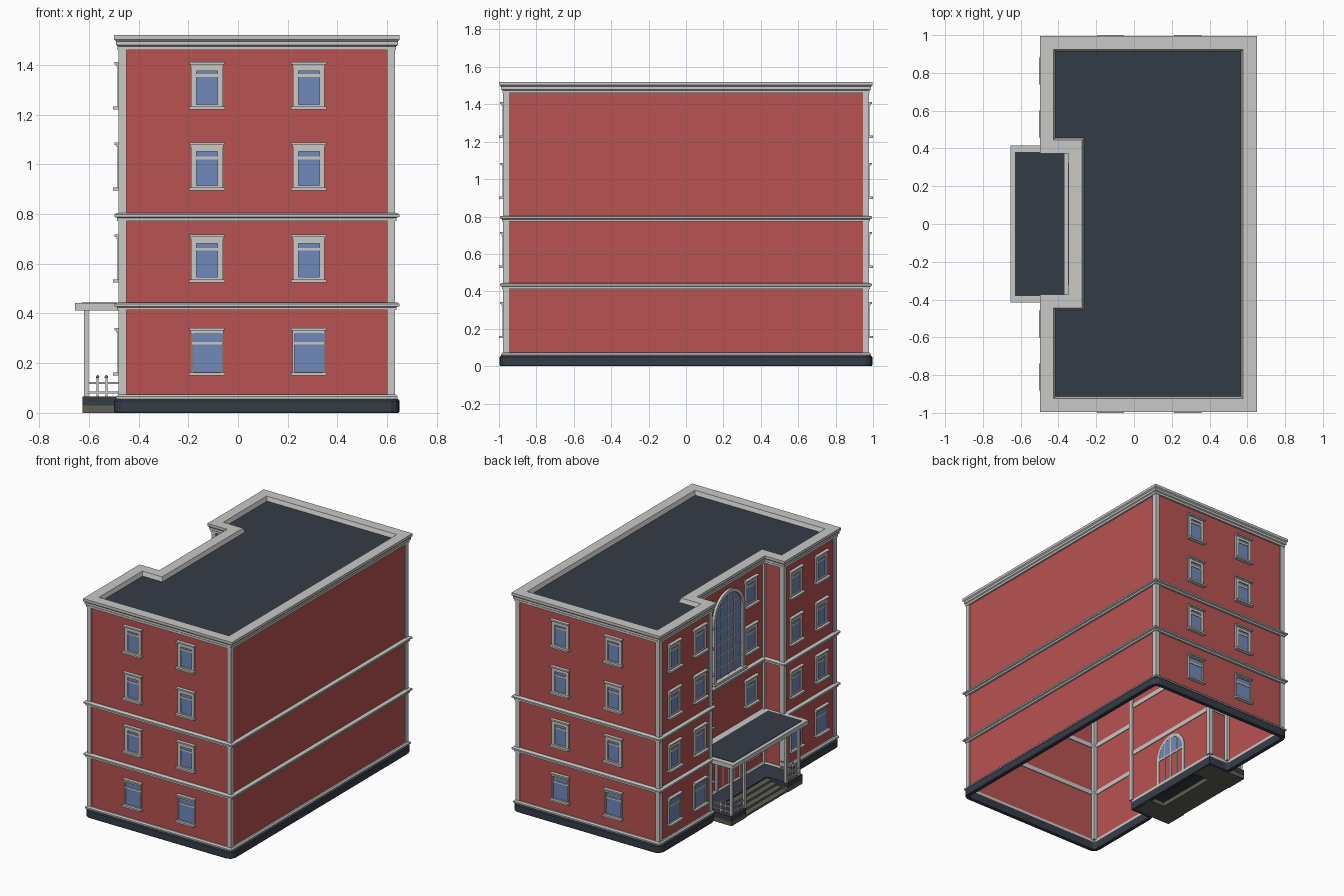
import bpy, bmesh, math
from mathutils import Matrix, Vector

if "Cube" in bpy.data.objects:
    bpy.data.objects.remove(bpy.data.objects["Cube"])

def material(name, rgb):
    m = bpy.data.materials.new(name)
    m.diffuse_color = (*rgb, 1)
    m.use_nodes = True
    m.node_tree.nodes["Principled BSDF"].inputs["Base Color"].default_value = m.diffuse_color
    return m

RED = material("brick red", (0.48, 0.085, 0.085))
TRIM = material("pale stone", (0.58, 0.58, 0.57))
DARK = material("dark slate", (0.036, 0.045, 0.062))
GLASS = material("window blue", (0.16, 0.25, 0.50))
STEP = material("step grey", (0.115, 0.115, 0.09))

def finish(name, bm, mat):
    bmesh.ops.recalc_face_normals(bm, faces=bm.faces)
    me = bpy.data.meshes.new(name)
    bm.to_mesh(me)
    bm.free()
    me.materials.append(mat)
    ob = bpy.data.objects.new(name, me)
    bpy.context.collection.objects.link(ob)
    return ob

def box(bm, lo, hi, M=Matrix()):
    lo, hi = Vector(lo), Vector(hi)
    s = hi - lo
    bmesh.ops.create_cube(bm, size=1, matrix=M @ Matrix.Translation((lo + hi) / 2) @ Matrix.Diagonal((*s, 1)))

def boxes(name, mat, *spans):
    bm = bmesh.new()
    for lo, hi in spans:
        box(bm, lo, hi)
    return finish(name, bm, mat)

# Footprint: a block with a recess in its left side (counter-clockwise)
X0, X1, Y, XR, N = -0.472, 0.624, 0.97, -0.32, 0.40
FOOT = [Vector(p) for p in ((X0, -Y), (X1, -Y), (X1, Y), (X0, Y), (X0, N), (XR, N), (XR, -N), (X0, -N))]

def miters(path):
    out = []
    for i, p in enumerate(path):
        a, b = (p - path[i - 1]).normalized(), (path[(i + 1) % len(path)] - p).normalized()
        n1, n2 = Vector((a.y, -a.x)), Vector((b.y, -b.x))
        out.append(((n1 + n2) / (1 + n1.dot(n2)), a.x * b.y - a.y * b.x > 0))
    return out

def rounded(path, r):
    out = []
    for i, (p, (m, convex)) in enumerate(zip(path, miters(path))):
        if not convex:
            out.append(p)
            continue
        a = p + (path[i - 1] - p).normalized() * r
        b = p + (path[(i + 1) % len(path)] - p).normalized() * r
        out += [a * (1 - t) ** 2 + p * 2 * t * (1 - t) + b * t * t for t in (0, .25, .5, .75, 1)]
    return out

def band(name, mat, profile, path=FOOT, closed=True):
    """Sweep a profile of (outward offset, z) round the footprint."""
    bm = bmesh.new()
    rings = [[bm.verts.new((*(p + m * o), z)) for o, z in profile]
             for p, (m, _) in zip(path, miters(path))]
    k = len(profile)
    for i in range(len(rings)):
        a, b = rings[i - 1], rings[i]
        for j in range(k if closed else k - 1):
            bm.faces.new((a[j], b[j], b[(j + 1) % k], a[(j + 1) % k]))
    return finish(name, bm, mat)

# Main shell, plinth, belts, cornice
band("brick_walls", RED, [(0, 0.03), (0, 1.47)], closed=False)
band("plinth", DARK, [(-.004, 0), (.022, 0), (.026, .006), (.026, .048), (.02, .056), (-.004, .056)], rounded(FOOT, 0.03))
band("plinth_cap", TRIM, [(-.004, .056), (.018, .056), (.018, .066), (.01, .074), (-.004, .074)])
for name, z in (("lower_belt", 0.413), ("upper_belt", 0.773)):
    band(name, TRIM, [(-.005, z), (.014, z), (.014, z + .012), (.025, z + .016), (.025, z + .026), (.016, z + .031), (-.005, z + .031)])
band("cornice", TRIM, [(-.005, 1.46), (.012, 1.46), (.012, 1.475), (.019, 1.48), (.019, 1.495), (.026, 1.502),
                       (.026, 1.52), (-.046, 1.52), (-.058, 1.488), (-.005, 1.48)])
bm = bmesh.new()
bm.faces.new([bm.verts.new((*(p - m * .05), 1.492)) for p, (m, _) in zip(FOOT, miters(FOOT))])
finish("main_roof", bm, DARK)

# Corner pilasters
bm = bmesh.new()
for p, (m, convex) in zip(FOOT, miters(FOOT)):
    c = p - m * (0.008 if convex else 0)
    box(bm, (c.x - .016, c.y - .016, .07), (c.x + .016, c.y + .016, 1.465))
finish("corner_pilasters", bm, TRIM)

# Sash windows; local axes: u along wall, n outward, z up
frames, glass = bmesh.new(), bmesh.new()

def wall(x, y, deg):
    return Matrix.Translation((x, y, 0)) @ Matrix.Rotation(math.radians(deg), 4, 'Z')

ROWS = [(0.15, 0.057, 0.008, 0.125), (0.525, 0.042, 0.022, 0.128), (0.895, 0.042, 0.022, 0.125), (1.22, 0.042, 0.022, 0.132)]

def window(M, row):
    z, g, t, bar = ROWS[row]
    e = .0005
    def f(u0, u1, z0, z1, d):
        box(frames, (u0, e, z + z0), (u1, d, z + z1), M)
    f(-.072, .072, 0, .012, .03)                # sill
    f(-.066, .066, .174, .182, .016)            # hood
    f(-.071, .071, .182, .192, .024)
    for s in (-1, 1):                           # jambs
        f(min(s * g, s * (g + t)), max(s * g, s * (g + t)), .012, .174, .012)
    f(-g, g, .012, .012 + t * .4, .012)
    f(-g, g, .174 - t * .8, .174, .012)
    f(-g, g, bar, bar + .011, .008)             # meeting rail
    box(glass, (-g, e, z + .012), (g, .004, z + .174), M)

for row in range(4):
    for x in (-0.125, 0.285):
        window(wall(x, -Y, 180), row)
        window(wall(x, Y, 0), row)
    for s in (-1, 1):
        window(wall(X0, s * .53, 90), row)
        window(wall(X0, s * .81, 90), row)
        window(wall(XR, s * .25, 90), row)
finish("window_frames", frames, TRIM)
finish("window_glass", glass, GLASS)

# Arched openings in the recess
def arch(r, z0, zs, n=20):
    return [(r, z0)] + [(r * math.cos(math.pi * i / n), zs + r * math.sin(math.pi * i / n)) for i in range(n + 1)] + [(-r, z0)]

def plate(bm, pts, n0, n1, M):
    a, b = ([bm.verts.new(M @ Vector((u, n, z))) for u, z in pts] for n in (n0, n1))
    bm.faces.new(a)
    bm.faces.new(b)
    for i in range(len(a)):
        bm.faces.new((a[i - 1], a[i], b[i], b[i - 1]))

def arch_ring(bm, ro, ri, z0, zs, n0, n1, M):
    loops = [[bm.verts.new(M @ Vector((u, n, z))) for u, z in arch(r, z0, zs)]
             for r, n in ((ro, n0), (ro, n1), (ri, n1), (ri, n0))]
    for k in range(4):
        a, b = loops[k - 1], loops[k]
        for i in range(len(a) - 1):
            bm.faces.new((a[i], a[i + 1], b[i + 1], b[i]))

R = wall(XR, 0, 90)
bm = bmesh.new()
plate(bm, arch(.15, .84, 1.255), .0005, .004, R)
finish("arched_window_glass", bm, GLASS)
bm = bmesh.new()
arch_ring(bm, .168, .145, .83, 1.255, .0005, .018, R)
box(bm, (-.178, .0005, .815), (.178, .03, .832), R)
for u in (-.072, 0, .072):
    box(bm, (u - .003, .0005, .83), (u + .003, .008, 1.255 + math.sqrt(.147 ** 2 - u * u)), R)
for i in range(1, 7):
    z = .83 + i * .083
    w = math.sqrt(.147 ** 2 - max(0, z - 1.255) ** 2)
    box(bm, (-w, .0005, z - .003), (w, .008, z + .003), R)
finish("arched_window_frame", bm, TRIM)

# Entrance door with fanlight
bm = bmesh.new()
plate(bm, arch(.122, .255, .257), -.003, .004, R)
finish("door_fanlight", bm, GLASS)
bm = bmesh.new()
arch_ring(bm, .14, .12, .06, .255, -.004, .016, R)
box(bm, (-.12, -.004, .245), (.12, .01, .258), R)
for u in (-.06, 0, .06):
    box(bm, (u - .004, -.004, .06), (u + .004, .008, .255 + math.sqrt(.12 ** 2 - u * u)), R)
finish("door_frame", bm, TRIM)
boxes("door_leaves", RED, ((XR - .005, -.12, .06), (XR - .0005, .12, .25)))

# Porch: base, steps, roof, columns
PX = -0.625
boxes("porch_base", STEP, *[((PX, min(s * .23, s * .39), 0), (XR, max(s * .23, s * .39), .03)) for s in (-1, 1)])
boxes("porch_floor", DARK, ((-.46, -.23, .03), (XR, .23, .065)),
      *[((PX, min(s * .23, s * .392), .03), (XR, max(s * .23, s * .392), .065)) for s in (-1, 1)])
boxes("porch_steps", STEP, *[((PX + .005 + i * .04, -.23, i * .014), (-.45, .23, (i + 1) * .014)) for i in range(4)])
boxes("porch_roof", TRIM, ((-.655, -.415, .412), (X0, .415, .442)), ((X0, -.4, .412), (XR, .4, .442)))
boxes("porch_roof_covering", DARK, ((-.63, -.38, .442), (-.368, .38, .445)))
boxes("porch_columns", TRIM, *[((-.62, y - .009, .065), (-.602, y + .009, .412)) for y in (-.37, -.23, .23, .37)])

# Porch railings with ball-topped posts
bm = bmesh.new()
def post(x, y):
    box(bm, (x - .004, y - .004, .065), (x + .004, y + .004, .14))
    bmesh.ops.create_icosphere(bm, subdivisions=1, radius=.008, matrix=Matrix.Translation((x, y, .145)))
for s in (-1, 1):
    for z in (.083, .12):
        box(bm, (-.611, s * .37 - .004, z - .004), (X0, s * .37 + .004, z + .004))
        box(bm, (-.615, s * .30 - .07, z - .004), (-.607, s * .30 + .07, z + .004))
    for x in (-.565, -.53):
        post(x, s * .37)
    for y in (.265, .3, .335):
        post(-.611, s * y)
finish("porch_railings", bm, TRIM)
